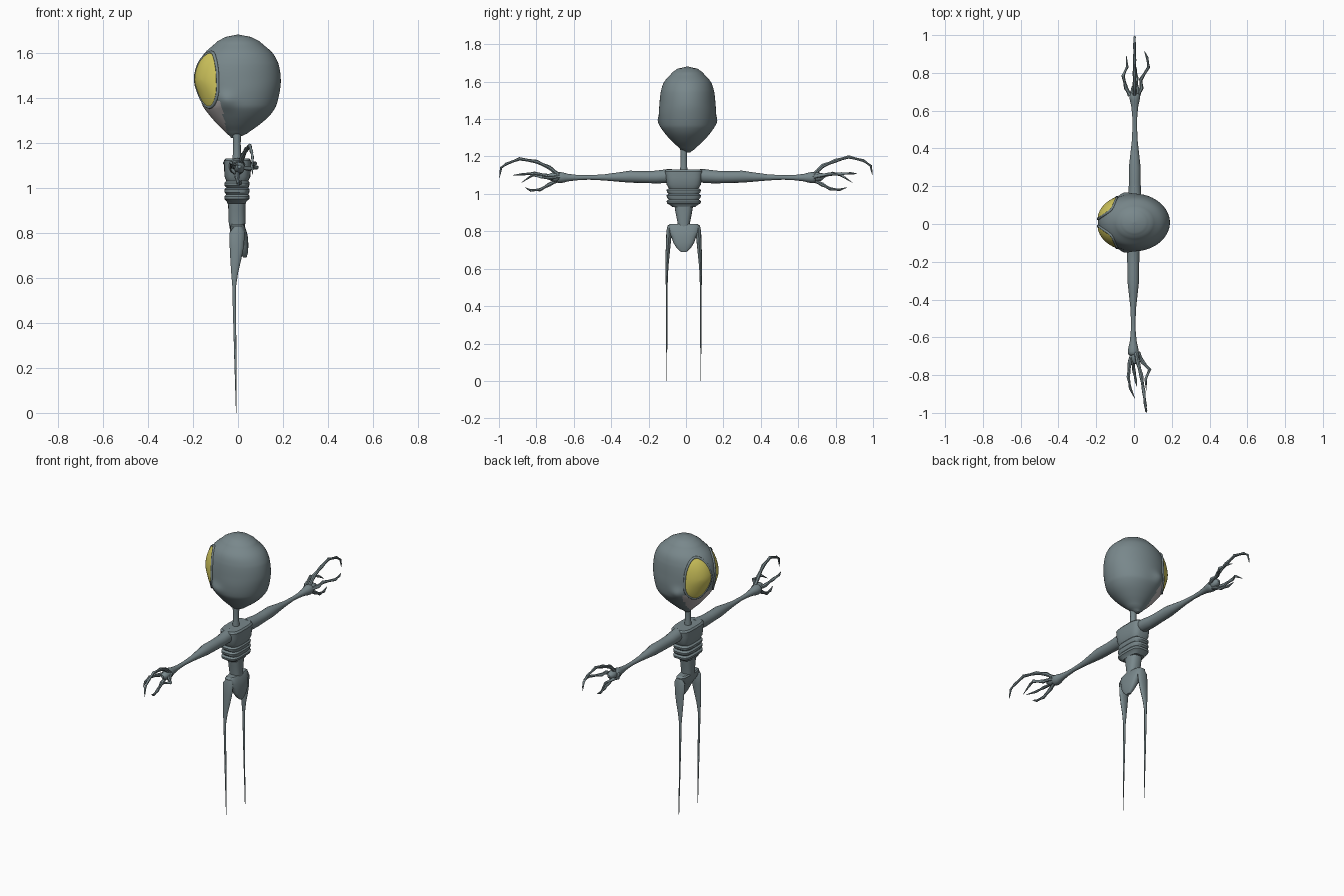
import bpy, bmesh, math
from mathutils import Vector

if "Cube" in bpy.data.objects:
    bpy.data.objects.remove(bpy.data.objects["Cube"])


def material(name, rgb):
    m = bpy.data.materials.new(name)
    m.diffuse_color = (*rgb, 1)
    m.use_nodes = True
    m.node_tree.nodes["Principled BSDF"].inputs["Base Color"].default_value = m.diffuse_color
    return m


SKIN = material("slate_grey_skin", (0.19, 0.245, 0.26))
PALE = material("pale_grey_face", (0.48, 0.45, 0.45))
YELLOW = material("yellow_eye", (0.64, 0.57, 0.11))
CY = -0.012  # body centre line


def skin_rings(name, rings, mats=(SKIN,), closed=False, angle=40):
    """Join rings of points into a smooth skinned object."""
    bm = bmesh.new()
    vs = [[bm.verts.new(p) for p in r] for r in rings]
    pairs = list(zip(vs, vs[1:]))
    if closed:
        pairs.append((vs[-1], vs[0]))
    n = len(vs[0])
    for a, b in pairs:
        for i in range(n):
            j = (i + 1) % n
            bm.faces.new((a[i], a[j], b[j], b[i]))
    if not closed:
        bm.faces.new(vs[0])
        bm.faces.new(vs[-1])
    bmesh.ops.recalc_face_normals(bm, faces=bm.faces)
    me = bpy.data.meshes.new(name)
    bm.to_mesh(me)
    bm.free()
    ob = bpy.data.objects.new(name, me)
    bpy.context.collection.objects.link(ob)
    for m in mats:
        me.materials.append(m)
    bpy.ops.object.select_all(action='DESELECT')
    ob.select_set(True)
    bpy.context.view_layer.objects.active = ob
    bpy.ops.object.shade_smooth_by_angle(angle=math.radians(angle))
    return ob


def section(z, x0, x1, y0, y1, power=1.0, n=24):
    """Horizontal superellipse between the given limits."""
    pts = []
    for i in range(n):
        c, s = math.cos(math.tau * i / n), math.sin(math.tau * i / n)
        c = math.copysign(abs(c) ** power, c)
        s = math.copysign(abs(s) ** power, s)
        pts.append(((x0 + x1) / 2 + c * (x1 - x0) / 2, (y0 + y1) / 2 + s * (y1 - y0) / 2, z))
    return pts


def tube(name, pts, radii, n=8, closed=False, angle=50):
    pts = [Vector(p) for p in pts]
    rings, m = [], len(pts)
    for k, p in enumerate(pts):
        if closed:
            t = pts[(k + 1) % m] - pts[k - 1]
        else:
            t = pts[min(k + 1, m - 1)] - pts[max(k - 1, 0)]
        u = t.cross(Vector((1, 0, 0))).normalized()
        v = t.cross(u).normalized()
        rings.append([p + radii[k] * (math.cos(math.tau * i / n) * u + math.sin(math.tau * i / n) * v)
                      for i in range(n)])
    return skin_rings(name, rings, closed=closed, angle=angle)


# head outline: z, front x, back x, half width
HEAD = [(1.22, -.03, .0, .015), (1.24, -.05, .04, .04), (1.28, -.09, .095, .082), (1.32, -.125, .14, .118),
        (1.36, -.155, .168, .144), (1.42, -.176, .184, .152), (1.48, -.19, .19, .15), (1.55, -.177, .18, .142),
        (1.60, -.147, .152, .124), (1.65, -.092, .097, .081), (1.67, -.056, .058, .052), (1.68, -.006, .006, .006)]


def head_point(t, z, grow=1.0):
    """Point on the head; t is measured from the front (-x)."""
    k = max(i for i in range(len(HEAD) - 1) if HEAD[i][0] <= z + 1e-9)
    f = (z - HEAD[k][0]) / (HEAD[k + 1][0] - HEAD[k][0])
    p = [HEAD[max(0, min(len(HEAD) - 1, k + d))] for d in (-1, 0, 1, 2)]
    x0, x1, w = [0.5 * (2 * b + (c - a) * f + (2 * a - 5 * b + 4 * c - d) * f * f
                        + (3 * b - a - 3 * c + d) * f ** 3)
                 for a, b, c, d in list(zip(*p))[1:]]
    t = math.atan2(math.sin(t), math.cos(t))
    cheek = 0.018 * math.exp(-((abs(t) - 1.2) / .25) ** 2 - ((z - 1.39) / .035) ** 2)
    y = math.sin(t) * (w + cheek) * grow
    x = (x0 + x1) / 2 - math.cos(t) * (x1 - x0) / 2 * grow
    return Vector((x, y + 0.008, z))


zs = []
for a, b in zip(HEAD, HEAD[1:]):
    steps = max(2, round((b[0] - a[0]) / .008))
    zs += [a[0] + (b[0] - a[0]) * i / steps for i in range(steps)]
zs.append(1.6799)
head = skin_rings("head", [[head_point(math.tau * i / 72, z) for i in range(72)] for z in zs], (SKIN, PALE))
# pale lower face
for f in head.data.polygons:
    c = f.center
    if c.z < 1.385 and c.x < -0.08 + (1.385 - c.z) * 0.22:
        f.material_index = 1

# eyes and their lids
for side, s in (("left", -1), ("right", 1)):
    def eye_pt(r, a, grow):
        return head_point(s * (0.6 + 0.46 * r * math.cos(a)), 1.48 + 0.118 * r * math.sin(a), grow)
    rings = [[eye_pt(r, math.tau * i / 32, 1.025 + 0.02 * (1 - r * r)) for i in range(32)]
             for r in (.02, .2, .4, .6, .8, .92, 1)]
    rings.append([eye_pt(1, math.tau * i / 32, 0.96) for i in range(32)])
    skin_rings(side + "_eye", rings, (YELLOW,))
    tube(side + "_eyelid", [eye_pt(1.04, math.tau * i / 32, 1.005) for i in range(32)],
         [0.007] * 32, closed=True)

# neck
skin_rings("neck", [section(z, -r - .005, r - .005, CY - r, CY + r)
                    for z, r in ((1.10, .022), (1.15, .018), (1.20, .017), (1.26, .02))])

# chest with rib ridges
chest = [(1.13, -.055, .05, .095), (1.12, -.063, .058, .102), (1.09, -.062, .058, .098), (1.05, -.06, .055, .092)]
for z in (1.03, 1.0, .97):
    chest += [(z, -.052, .046, .08), (z - .008, -.061, .052, .092), (z - .02, -.06, .05, .09)]
chest += [(.94, -.05, .038, .074), (.93, -.048, .034, .06)]
skin_rings("chest", [section(z, a, b, CY - w, CY + w, .55, 32) for z, a, b, w in chest], angle=30)

# waist
skin_rings("waist", [section(z, a, b, CY - w, CY + w, .8) for z, a, b, w in
                     ((.95, -.045, .035, .052), (.90, -.043, .033, .044), (.85, -.042, .033, .034),
                      (.81, -.035, .03, .032))])

# pelvis
skin_rings("pelvis", [section(z, a, b, CY - w, CY + w, .7) for z, a, b, w in
                      ((.838, -.03, .025, .075), (.83, -.036, .03, .088), (.80, -.035, .04, .084),
                       (.775, -.02, .045, .068), (.74, .0, .046, .056), (.71, .012, .044, .038),
                       (.69, .022, .038, .015))], angle=30)

# legs: broad thigh, thin shin running to a point
for side, s in (("left", -1), ("right", 1)):
    rings = []
    for z, a, b, y, w in ((.825, -.02, .018, .078, .01), (.80, -.038, .03, .078, .015), (.74, -.037, .026, .082, .013),
                          (.68, -.034, .014, .086, .011), (.62, -.03, .0, .089, .008), (.56, -.025, -.009, .091, .006),
                          (.50, -.024, -.009, .091, .005), (.25, -.017, -.007, .091, .0035),
                          (.0, -.009, -.006, .091, .0012)):
        rings.append(section(z, a, b, CY + s * y - w, CY + s * y + w, n=12))
    skin_rings(side + "_leg", rings)

# arms
ARM = [(.07, 1.10, .034), (.10, 1.095, .037), (.16, 1.09, .034), (.22, 1.09, .032), (.30, 1.092, .032),
       (.36, 1.09, .025), (.44, 1.088, .016), (.52, 1.088, .012), (.58, 1.087, .014), (.63, 1.087, .02),
       (.652, 1.087, .026), (.675, 1.087, .03), (.69, 1.088, .027), (.695, 1.088, .02)]
for side, s in (("left", -1), ("right", 1)):
    tube(side + "_arm", [(.004 * s, s * y, z) for y, z, r in ARM], [r for y, z, r in ARM], n=14)
    tube(side + "_palm", [(.006, s * y, z) for y, z in ((.68, 1.088), (.70, 1.09), (.725, 1.092), (.74, 1.094))],
         [.02, .026, .02, .008], n=10)

# fingers: (x, distance along arm, z)
FINGERS = {
    "right": {
        "long": [(.003, .68, 1.10), (.003, .73, 1.15), (.003, .80, 1.178), (.003, .87, 1.198), (.003, .95, 1.178),
                 (.003, .988, 1.15), (.003, .997, 1.10)],
        "back": [(.02, .68, 1.09), (.04, .72, 1.10), (.036, .765, 1.105), (.077, .83, 1.108), (.07, .88, 1.11),
                 (.055, .915, 1.108)],
        "front": [(-.02, .68, 1.09), (-.042, .72, 1.09), (-.058, .785, 1.11), (-.036, .83, 1.10), (-.04, .89, 1.06)],
        "lower": [(.005, .68, 1.075), (.012, .73, 1.05), (.015, .77, 1.028), (.008, .82, 1.022), (.0, .86, 1.034)]},
    "left": {
        "long": [(.01, .68, 1.10), (.02, .73, 1.14), (.038, .80, 1.172), (.052, .89, 1.187), (.06, .96, 1.16),
                 (.064, .988, 1.14), (.066, .998, 1.085)],
        "front": [(-.01, .68, 1.09), (-.022, .73, 1.095), (-.03, .81, 1.11), (-.02, .87, 1.105), (.005, .925, 1.10)],
        "back": [(.02, .68, 1.09), (.045, .73, 1.085), (.083, .77, 1.09), (.062, .82, 1.10), (.065, .88, 1.06)],
        "lower": [(.0, .68, 1.075), (-.005, .73, 1.05), (.0, .78, 1.022), (.01, .83, 1.018), (.015, .86, 1.034)]}}
for side, s in (("left", -1), ("right", 1)):
    for name, joints in FINGERS[side].items():
        pts, radii = [], []
        last = len(joints) - 1
        for k, (x, y, z) in enumerate(joints):
            p = Vector((x, s * y, z))
            base = 0.0135 * (1 - .6 * k / last)
            if k:  # slim bone between knuckles
                pts.append((Vector(pts[-1]) + p) / 2)
                radii.append(base * .8)
            pts.append(p)
            radii.append(base if k < last else .001)
        tube(f"{side}_{name}_finger", pts, radii, n=7)
